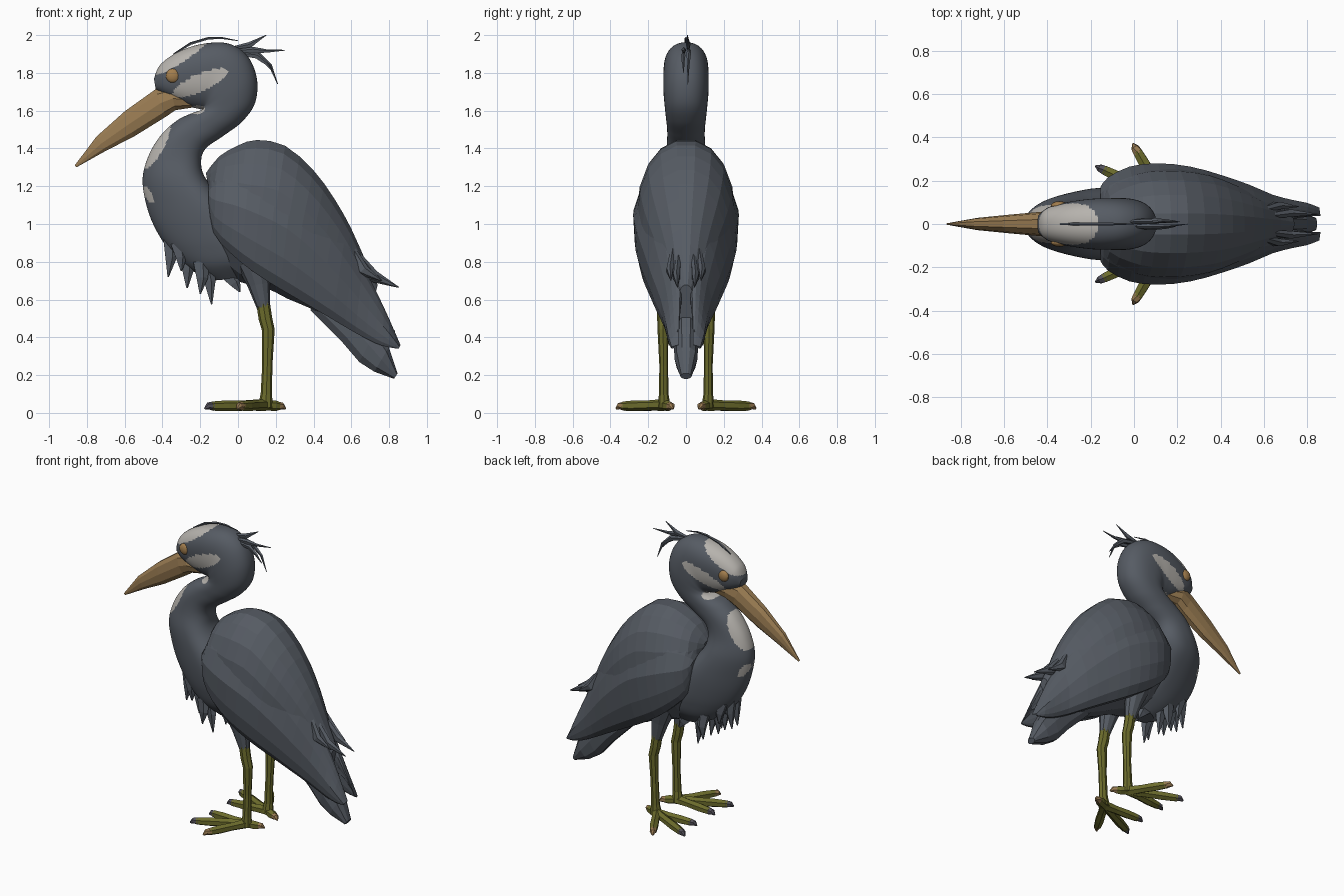
import bpy, bmesh
from math import sin, cos, pi, radians
from mathutils import Vector

if "Cube" in bpy.data.objects:
    bpy.data.objects.remove(bpy.data.objects["Cube"])


def material(name, r, g, b):
    m = bpy.data.materials.new(name)
    m.use_nodes = True
    m.diffuse_color = (r, g, b, 1)
    bsdf = m.node_tree.nodes["Principled BSDF"]
    bsdf.inputs["Base Color"].default_value = (r, g, b, 1)
    bsdf.inputs["Roughness"].default_value = 0.8
    return m


slate = material("slate_feathers", .093, .106, .127)
pale = material("pale_feathers", .47, .45, .42)
tan = material("bill_tan", .32, .2, .085)
amber = material("eye_amber", .37, .21, .075)
olive = material("leg_olive", .15, .15, .025)
claw = material("claw_grey", .085, .08, .1)


def finish(name, bm, mats, mirror=False, smooth=None):
    bmesh.ops.recalc_face_normals(bm, faces=bm.faces)
    me = bpy.data.meshes.new(name)
    bm.to_mesh(me)
    bm.free()
    ob = bpy.data.objects.new(name, me)
    bpy.context.collection.objects.link(ob)
    for m in mats:
        me.materials.append(m)
    if mirror:
        ob.modifiers.new("mirror", "MIRROR").use_axis = (False, True, False)
    if smooth:
        bpy.ops.object.select_all(action="DESELECT")
        ob.select_set(True)
        bpy.context.view_layer.objects.active = ob
        bpy.ops.object.shade_smooth_by_angle(angle=radians(smooth))
    return ob


def skin(rings):
    """Join rings of points with quads and close both ends."""
    bm = bmesh.new()
    loops = [[bm.verts.new(p) for p in r] for r in rings]
    for a, b in zip(loops, loops[1:]):
        for i in range(len(a)):
            j = (i + 1) % len(a)
            bm.faces.new((a[i], a[j], b[j], b[i]))
    bm.faces.new(loops[0])
    bm.faces.new(loops[-1])
    return bm


def refine(rows, k):
    """Catmull-Rom interpolation of number rows."""
    rows = [Vector(r) for r in rows]
    out = []
    for i in range(len(rows) - 1):
        a, b, c, d = (rows[max(0, min(len(rows) - 1, i + o))] for o in (-1, 0, 1, 2))
        for s in range(k):
            t = s / k
            out.append(.5 * (2 * b + (c - a) * t + (2 * a - 5 * b + 4 * c - d) * t * t
                             + (3 * b - a - 3 * c + d) * t ** 3))
    return out + [rows[-1]]


def loft(rows, n=16, k=1, power=.88, lean=0):
    """Rows: upper x, z, lower x, z, half width, sideways centre, egg shape."""
    rings = []
    for xt, zt, xb, zb, w, cy, egg in refine([tuple(r) + (0,) * (7 - len(r)) for r in rows], k):
        ring = []
        for i in range(n):
            a = 2 * pi * (i + .5) / n
            c, s = (abs(f) ** power * (1 if f > 0 else -1) for f in (cos(a), sin(a)))
            ring.append(((xt + xb) / 2 + c * (xt - xb) / 2,
                         cy * (1 - lean * max(c, 0)) + s * w * (1 + egg * c),
                         (zt + zb) / 2 + c * (zt - zb) / 2))
        rings.append(ring)
    return skin(rings)


def tube(name, pts, radii, mat, n=6, flat=1, mirror=False):
    """Tapering tube along a path, optionally thinner sideways."""
    pts = [Vector(p) for p in pts]
    rings = []
    for i, p in enumerate(pts):
        t = (pts[min(i + 1, len(pts) - 1)] - pts[max(i - 1, 0)]).normalized()
        u = t.cross(Vector((0, 1, 0))).normalized()
        v = t.cross(u)
        rings.append([p + radii[i] * (u * cos(2 * pi * j / n) + flat * v * sin(2 * pi * j / n))
                      for j in range(n)])
    return finish(name, skin(rings), [mat], mirror)


# Head, curved neck and chest in one skin
bm = loft([
    (-.445, 1.77, -.435, 1.71, .04), (-.41, 1.845, -.37, 1.67, .078),
    (-.31, 1.915, -.27, 1.625, .102, 0, .1), (-.18, 1.955, -.21, 1.61, .115, 0, .12),
    (-.05, 1.955, -.19, 1.605, .118, 0, .08), (.05, 1.89, -.19, 1.603, .12),
    (.1, 1.77, -.2, 1.6, .118), (.09, 1.64, -.22, 1.595, .112),
    (.02, 1.54, -.26, 1.58, .106), (-.08, 1.465, -.32, 1.55, .1),
    (-.17, 1.4, -.4, 1.48, .1), (-.195, 1.33, -.47, 1.37, .108, 0, .1),
    (-.17, 1.24, -.505, 1.24, .13, 0, .25), (-.05, 1.1, -.485, 1.1, .15, 0, .35),
    (.02, .98, -.44, .98, .155, 0, .35), (.07, .88, -.37, .87, .15, 0, .3),
    (.1, .8, -.27, .77, .13, 0, .2), (.1, .72, -.14, .7, .07)], n=84, k=10)
# Pale markings: centre x, z, half length, half height, tilt
marks = [(-.3, 1.9, .19, .04, 34), (-.2, 1.748, .158, .046, 24), (-.215, 1.605, .04, .024, 10),
         (-.43, 1.41, .135, .035, 61), (-.475, 1.155, .05, .018, -65)]
for f in bm.faces:
    c = f.calc_center_median()
    for mx, mz, a, b, tilt in marks:
        ca, sa = cos(radians(tilt)), sin(radians(tilt))
        dx, dz = c.x - mx, c.z - mz
        if ((dx * ca + dz * sa) / a) ** 2 + ((dz * ca - dx * sa) / b) ** 2 < 1:
            f.material_index = 1
finish("head_neck_chest", bm, [slate, pale], smooth=25)

# Bill and eyes
finish("bill", loft([
    (-.23, 1.69, -.24, 1.615, .05), (-.36, 1.73, -.33, 1.6, .07), (-.44, 1.715, -.38, 1.565, .058),
    (-.6, 1.6, -.55, 1.46, .043), (-.75, 1.465, -.7, 1.385, .028),
    (-.865, 1.31, -.855, 1.3, .004)], n=10), [tan])
bm = bmesh.new()
bmesh.ops.create_uvsphere(bm, u_segments=14, v_segments=8, radius=.038)
for v in bm.verts:
    v.co = (v.co.x - .345, v.co.y * .5 + .086, v.co.z + 1.785)
finish("eyes", bm, [amber], mirror=True, smooth=40)

# Back and belly
finish("body", loft([
    (-.17, 1.27, -.15, 1.15, .05), (-.1, 1.36, -.17, .95, .165), (0, 1.42, -.1, .8, .225),
    (.1, 1.45, 0, .69, .255), (.25, 1.42, .14, .66, .258), (.4, 1.29, .26, .6, .235),
    (.51, 1.14, .38, .55, .19), (.6, .98, .5, .48, .14), (.68, .8, .58, .42, .095),
    (.74, .68, .67, .4, .05)], n=18, k=2, power=.95), [slate])

# Folded wings, leaning in against the back
finish("wings", loft([
    (-.155, 1.2, -.155, 1.1, .02, .15), (-.11, 1.3, -.13, .95, .06, .155),
    (0, 1.36, -.04, .84, .09, .175), (.14, 1.36, .08, .74, .1, .18),
    (.3, 1.3, .22, .65, .1, .165), (.45, 1.14, .36, .57, .09, .135),
    (.57, .96, .5, .49, .075, .105), (.66, .79, .62, .42, .055, .08),
    (.74, .63, .73, .365, .035, .075), (.8, .5, .8, .345, .022, .075),
    (.86, .36, .85, .34, .006, .07)], n=14, k=2, lean=.45), [slate], mirror=True)

# Tail
finish("tail", loft([
    (.5, .7, .38, .54, .06), (.64, .58, .55, .37, .065), (.74, .46, .64, .265, .065),
    (.8, .35, .72, .215, .06), (.845, .21, .825, .18, .03)], n=10), [slate])

# Loose feather tips over the rump and wing ends
for i, (x0, z0, x1, z1, y) in enumerate([
        (.6, .87, .85, .665, .045), (.58, .9, .76, .7, .08), (.64, .7, .83, .43, .045)]):
    mid = ((x0 + x1) / 2 - .01, y + .005, (z0 + z1) / 2 - .045)
    tube(f"rump_feather_{i + 1}", [(x0, y * .8, z0), mid, (x1, y, z1)],
         [.02, .034, .003], slate, flat=.6, mirror=True)

# Ragged plumes hanging from the breast
for i, (x0, z0, x1, z1, y) in enumerate([
        (-.36, .93, -.37, .72, .03), (-.32, .9, -.3, .75, .07),
        (-.28, .85, -.27, .66, .035), (-.2, .8, -.2, .63, .1), (-.18, .82, -.14, .575, .07),
        (-.06, .74, .01, .64, .06)]):
    mid = ((x0 + x1) / 2 + .008, y, (z0 + z1) / 2)
    tube(f"breast_plume_{i + 1}", [(x0, y * .9, z0), mid, (x1, y, z1)],
         [.045, .034, .004], slate, n=5, flat=.5, mirror=True)

# Crest strands
tube("crown_strand", [(-.34, 0, 1.9), (-.25, 0, 1.955), (-.16, 0, 1.982), (-.09, 0, 1.985),
                      (0, 0, 1.97)], [.004, .008, .007, .006, .002], slate, n=5)
for i, path in enumerate([
        [(-.02, .01, 1.93), (.06, .012, 1.945), (.1, .01, 1.97), (.15, .008, 2)],
        [(0, -.01, 1.915), (.08, -.012, 1.92), (.15, -.01, 1.915), (.25, 0, 1.92)],
        [(0, .015, 1.92), (.1, .015, 1.9), (.17, .012, 1.84), (.21, .01, 1.74)],
        [(.02, -.015, 1.9), (.1, -.015, 1.89), (.15, -.015, 1.85), (.19, -.012, 1.8)]]):
    tube(f"crest_strand_{i + 1}", path, [.012, .018, .01, .002], slate, n=5, flat=.7)

# Thighs and legs
tube("thighs", [(.08, .12, .82), (.11, .122, .68), (.135, .122, .56)], [.1, .06, .036],
     slate, n=10, flat=.8, mirror=True)
tube("legs", [(.13, .122, .6), (.145, .122, .5), (.16, .122, .44), (.155, .118, .25),
              (.15, .118, .1), (.145, .115, .03)],
     [.036, .036, .034, .027, .03, .04], olive, n=8, flat=.85, mirror=True)

# Toes and claws
for name, tip, tip_mat in [("middle", (-.14, .25), claw), ("inner", (-.11, .1), claw),
                           ("outer", (.015, .335), tan), ("hind", (.215, .085), tan)]:
    base, end = Vector((.14, .118, .042)), Vector((*tip, .036))
    d = end - base
    d.z = 0
    d.normalize()
    path = [base, base.lerp(end, .35), base.lerp(end, .7), end]
    tube(name + "_toes", path, [.032, .027, .029, .024], olive, mirror=True)
    tube(name + "_claws", [end - d * .01, end + d * .02, end + d * .04 - Vector((0, 0, .014))],
         [.025, .019, .005], tip_mat, mirror=True)
